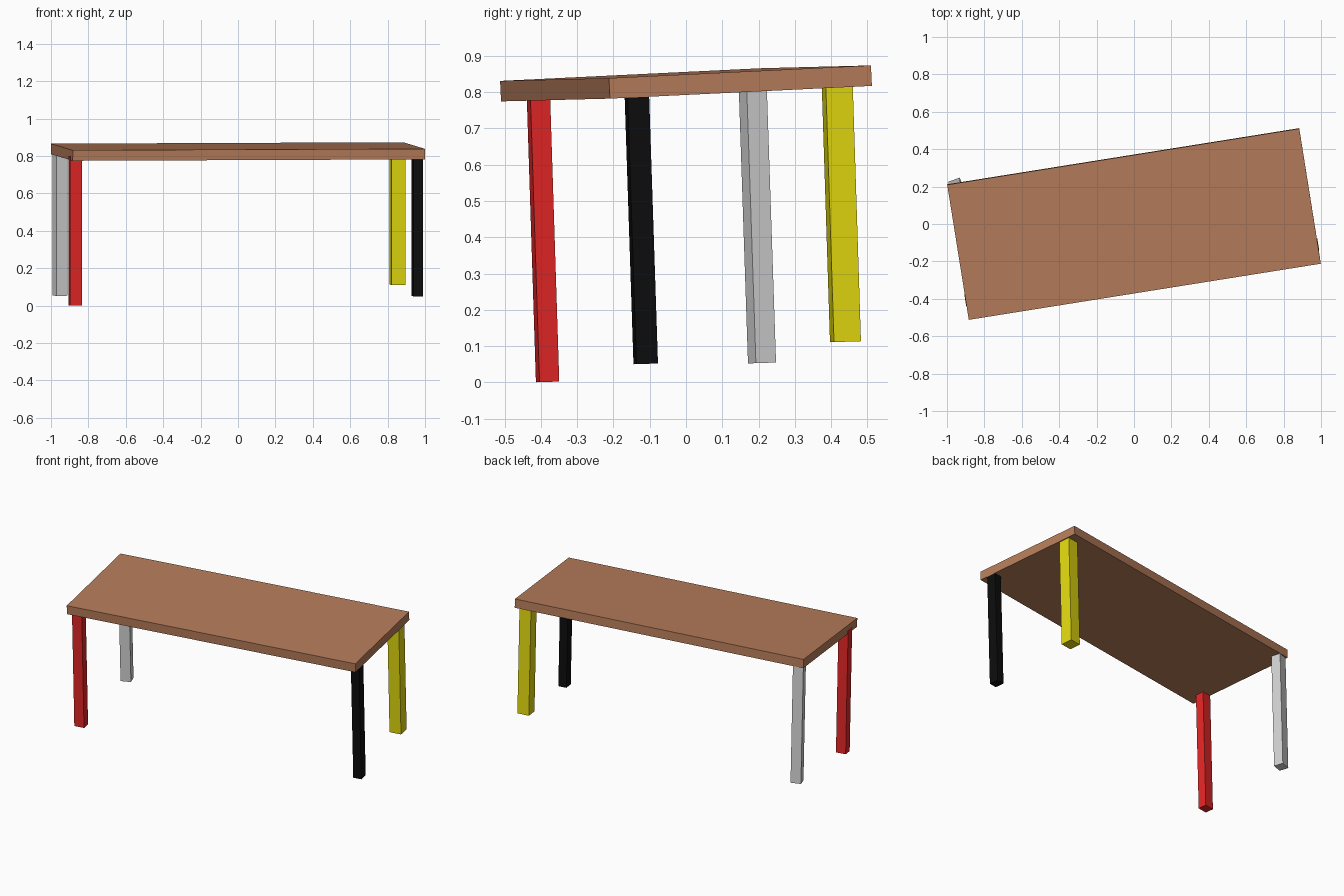
import bpy, bmesh, math
from mathutils import Matrix, Vector

if "Cube" in bpy.data.objects:
    bpy.data.objects.remove(bpy.data.objects["Cube"])


def material(name, rgb):
    m = bpy.data.materials.new(name)
    m.diffuse_color = (*rgb, 1.0)
    m.use_nodes = True
    m.node_tree.nodes["Principled BSDF"].inputs["Base Color"].default_value = m.diffuse_color
    return m


def box(name, size, axis, yaw, centre, mat):
    """Box whose local z follows axis, turned by yaw (degrees) about it."""
    n = Vector(axis).normalized()
    a = math.radians(yaw)
    u = Vector((math.cos(a), math.sin(a), 0))
    u = (u - n * u.dot(n)).normalized()
    v = n.cross(u)
    frame = Matrix((u, v, n)).transposed().to_4x4()
    bm = bmesh.new()
    bmesh.ops.create_cube(bm, size=1.0)
    bm.transform(Matrix.Translation(centre) @ frame @ Matrix.Diagonal((*size, 1)))
    mesh = bpy.data.meshes.new(name)
    bm.to_mesh(mesh)
    bm.free()
    mesh.materials.append(mat)
    ob = bpy.data.objects.new(name, mesh)
    bpy.context.collection.objects.link(ob)
    return ob


wood = material("brown wood", (0.468, 0.202, 0.102))
red = material("red", (0.76, 0.019, 0.019))
yellow = material("yellow", (0.76, 0.69, 0.005))
grey = material("light grey", (0.65, 0.65, 0.65))
black = material("black", (0.004, 0.004, 0.004))

# Slightly tilted table top
box("table_top", (1.906, 0.732, 0.0565), (0.0036, -0.048, 1), 9.07,
    (0, 0, 0.824), wood)

# Legs: name, width, depth, yaw, foot centre (x, y, z), top height, lean, colour
legs = [
    ("front_left_leg", 0.064, 0.055, 9.07, (-0.870, -0.3815, 0.0013), 0.80, -0.032, red),
    ("front_right_leg", 0.053, 0.060, 9.07, (0.9585, -0.111, 0.051), 0.80, -0.033, black),
    ("back_left_leg", 0.064, 0.059, 20.0, (-0.9515, 0.2095, 0.0535), 0.84, -0.0335, grey),
    ("back_right_leg", 0.076, 0.075, 8.5, (0.853, 0.4395, 0.112), 0.83, -0.032, yellow),
]
for name, w, d, yaw, foot, top, lean, mat in legs:
    axis = Vector((0, lean, 1))
    span = axis * (top - foot[2])
    box(name, (w, d, span.length), axis, yaw, Vector(foot) + span / 2, mat)
